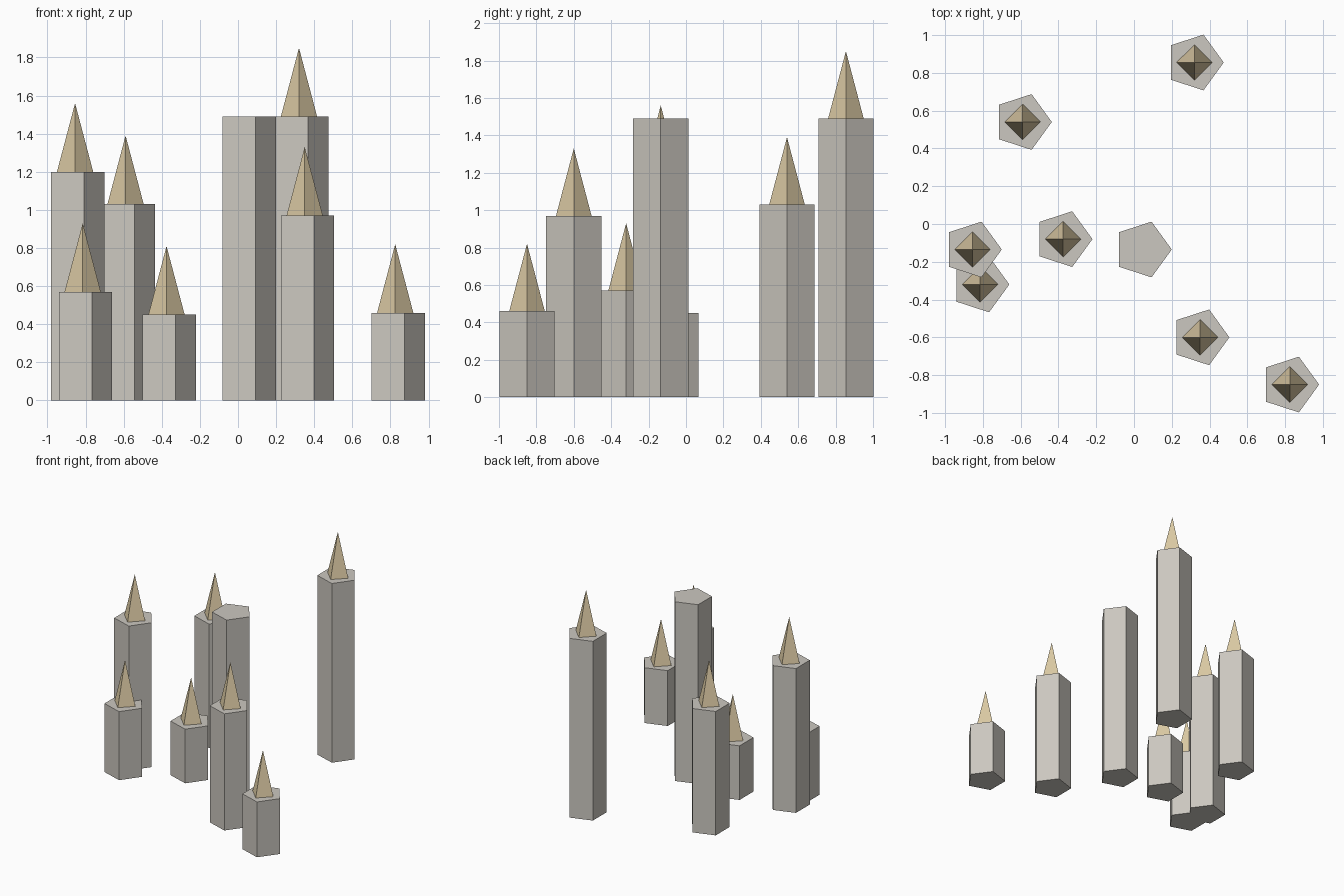
import bpy
import bmesh
from math import cos, sin, tau

cube = bpy.data.objects.get("Cube")
if cube:
    bpy.data.objects.remove(cube, do_unlink=True)


def make_material(name, rgb):
    mat = bpy.data.materials.new(name)
    mat.use_nodes = True
    color = (*rgb, 1.0)
    mat.diffuse_color = color
    mat.node_tree.nodes["Principled BSDF"].inputs["Base Color"].default_value = color
    return mat


stone = make_material("pale stone", (0.60, 0.575, 0.525))
gold = make_material("sandy gold", (0.71, 0.59, 0.37))


def ring(bm, sides, radius, z):
    """Regular polygon with its first corner pointing to +x."""
    return [bm.verts.new((radius * cos(tau * i / sides), radius * sin(tau * i / sides), z))
            for i in range(sides)]


def add_object(name, bm, mat, location):
    bmesh.ops.recalc_face_normals(bm, faces=bm.faces[:])
    mesh = bpy.data.meshes.new(name)
    bm.to_mesh(mesh)
    bm.free()
    mesh.materials.append(mat)
    obj = bpy.data.objects.new(name, mesh)
    obj.location = location
    bpy.context.collection.objects.link(obj)
    return obj


def add_tower(name, x, y, height):
    # Five-sided shaft, flat top and bottom
    bm = bmesh.new()
    base = bm.faces.new(ring(bm, 5, 0.155, 0))
    top = bmesh.ops.extrude_face_region(bm, geom=[base])["geom"]
    bmesh.ops.translate(bm, vec=(0, 0, height),
                        verts=[v for v in top if isinstance(v, bmesh.types.BMVert)])
    # Keep the bottom cap closed
    if not any(all(v.co.z == 0 for v in f.verts) for f in bm.faces):
        bm.faces.new([v for v in bm.verts if v.co.z == 0])
    return add_object(name, bm, stone, (x, y, 0))


def add_spire(name, x, y, z):
    # Four-sided spire, open where it sits on the roof
    bm = bmesh.new()
    base = ring(bm, 4, 0.095, 0)
    tip = bm.verts.new((0, 0, 0.36))
    for i in range(4):
        bm.faces.new((base[i], base[(i + 1) % 4], tip))
    return add_object(name, bm, gold, (x, y, z))


# Name, x, y, shaft height, has a spire
towers = [
    ("far_left", -0.855, -0.135, 1.20, True),
    ("front_left", -0.815, -0.32, 0.57, True),
    ("back_left", -0.59, 0.54, 1.03, True),
    ("inner_left", -0.375, -0.08, 0.45, True),
    ("central", 0.045, -0.135, 1.49, False),
    ("back", 0.32, 0.855, 1.49, True),
    ("front", 0.35, -0.60, 0.97, True),
    ("front_corner", 0.825, -0.85, 0.46, True),
]

for name, x, y, height, has_spire in towers:
    add_tower(name + "_tower", x, y, height)
    if has_spire:
        add_spire(name + "_spire", x, y, height)
